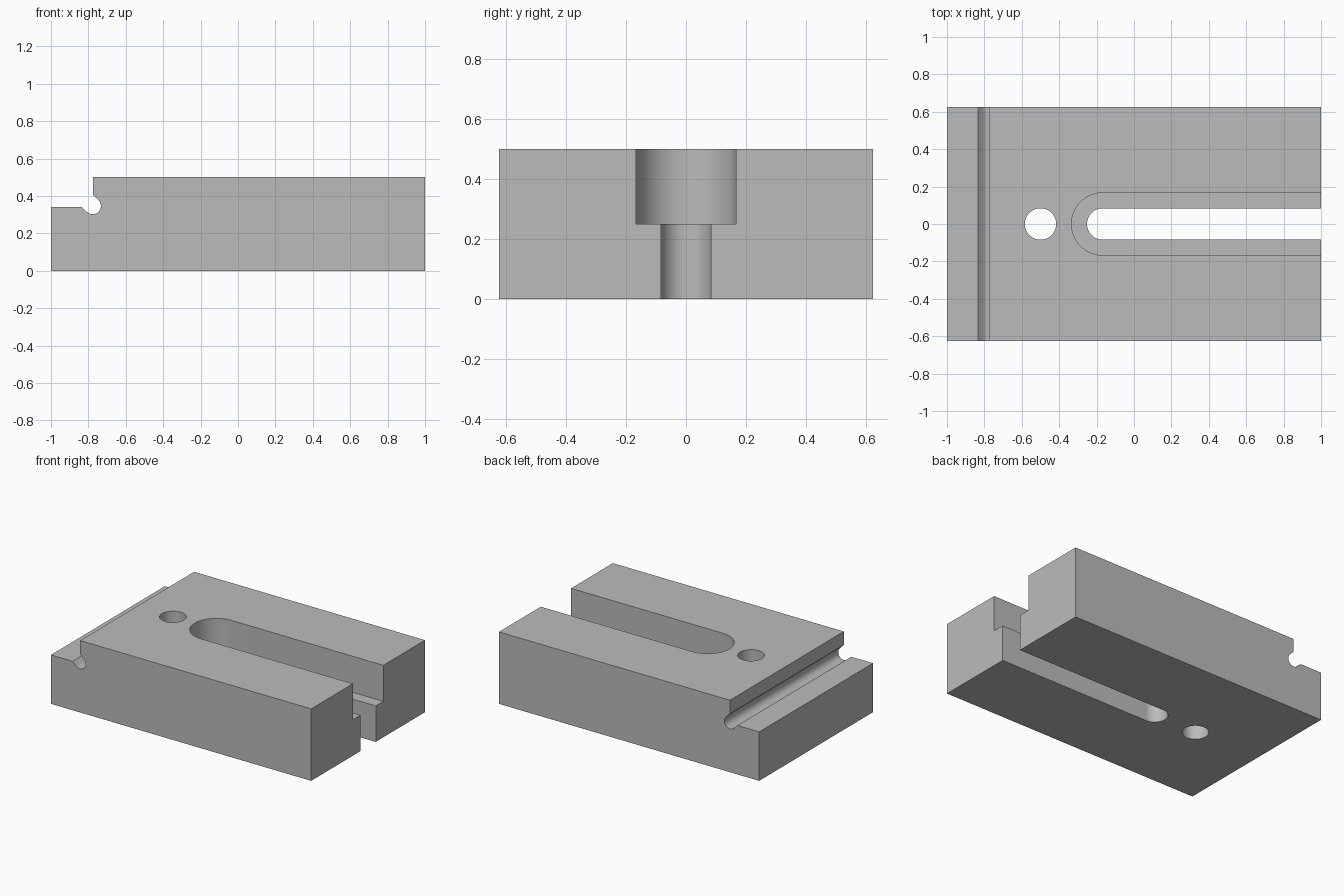
import bpy, bmesh
from math import sin, cos, pi, radians
from mathutils import Vector

cube = bpy.data.objects.get("Cube")
if cube:
    bpy.data.objects.remove(cube, do_unlink=True)

# Single machined-metal colour
GREY = (0.5, 0.5, 0.5, 1.0)
metal = bpy.data.materials.new("grey metal")
metal.use_nodes = True
metal.diffuse_color = GREY
metal.node_tree.nodes["Principled BSDF"].inputs["Base Color"].default_value = GREY


def arc(cx, cy, r, start, end, steps):
    """Points along an arc, angles in degrees."""
    angles = [radians(start + (end - start) * i / steps) for i in range(steps + 1)]
    return [(cx + r * cos(a), cy + r * sin(a)) for a in angles]


def prism(name, points, offset, axis):
    """Extrude a flat outline; points already in 3D."""
    bm = bmesh.new()
    face = bm.faces.new([bm.verts.new(p) for p in points])
    out = bmesh.ops.extrude_face_region(bm, geom=[face])
    top = [v for v in out["geom"] if isinstance(v, bmesh.types.BMVert)]
    bmesh.ops.translate(bm, verts=top, vec=Vector(axis) * offset)
    bmesh.ops.recalc_face_normals(bm, faces=bm.faces)
    mesh = bpy.data.meshes.new(name)
    bm.to_mesh(mesh)
    bm.free()
    mesh.materials.append(metal)
    obj = bpy.data.objects.new(name, mesh)
    bpy.context.collection.objects.link(obj)
    return obj


def cut(target, name, outline, z0, z1):
    """Subtract a vertical prism from the target."""
    tool = prism(name, [(x, y, z0) for x, y in outline], z1 - z0, (0, 0, 1))
    tool.hide_render = True
    bpy.context.view_layer.objects.active = target
    mod = target.modifiers.new(name, "BOOLEAN")
    mod.operation = "DIFFERENCE"
    mod.solver = "EXACT"
    mod.object = tool
    bpy.ops.object.modifier_apply(modifier=mod.name)
    bpy.data.objects.remove(tool, do_unlink=True)


def slot(half_width):
    """Round-ended slot running out through the +x side."""
    return arc(-0.167, 0, half_width, 90, 270, 32) + [(1.2, -half_width), (1.2, half_width)]


# Stepped block with a rounded relief groove in the corner of the step
HALF_DEPTH, HEIGHT, LEDGE, STEP_X = 0.625, 0.5, 0.34, -0.775
gx, gz, gr = -0.777, 0.346, 0.044
groove = arc(gx, gz, gr, 225, 405, 24)
low, high = groove[0], groove[-1]
profile = [(-1, 0), (-1, LEDGE), (low[0] - (LEDGE - low[1]), LEDGE)]
profile += groove
profile += [(STEP_X, high[1] + high[0] - STEP_X), (STEP_X, HEIGHT), (1, HEIGHT), (1, 0)]
block = prism("slotted_block", [(x, -HALF_DEPTH, z) for x, z in profile],
              2 * HALF_DEPTH, (0, 1, 0))

# Stepped slot and locating hole
cut(block, "wide_slot_cutter", slot(0.167), 0.25, 0.7)
cut(block, "narrow_slot_cutter", slot(0.084), -0.2, 0.4)
cut(block, "pin_hole_cutter", arc(-0.5, 0, 0.084, 0, 360, 48)[:-1], -0.2, 0.7)

# Smooth curved walls, sharp machined edges
bpy.ops.object.select_all(action="DESELECT")
block.select_set(True)
bpy.context.view_layer.objects.active = block
bpy.ops.object.shade_smooth_by_angle(angle=radians(30))
